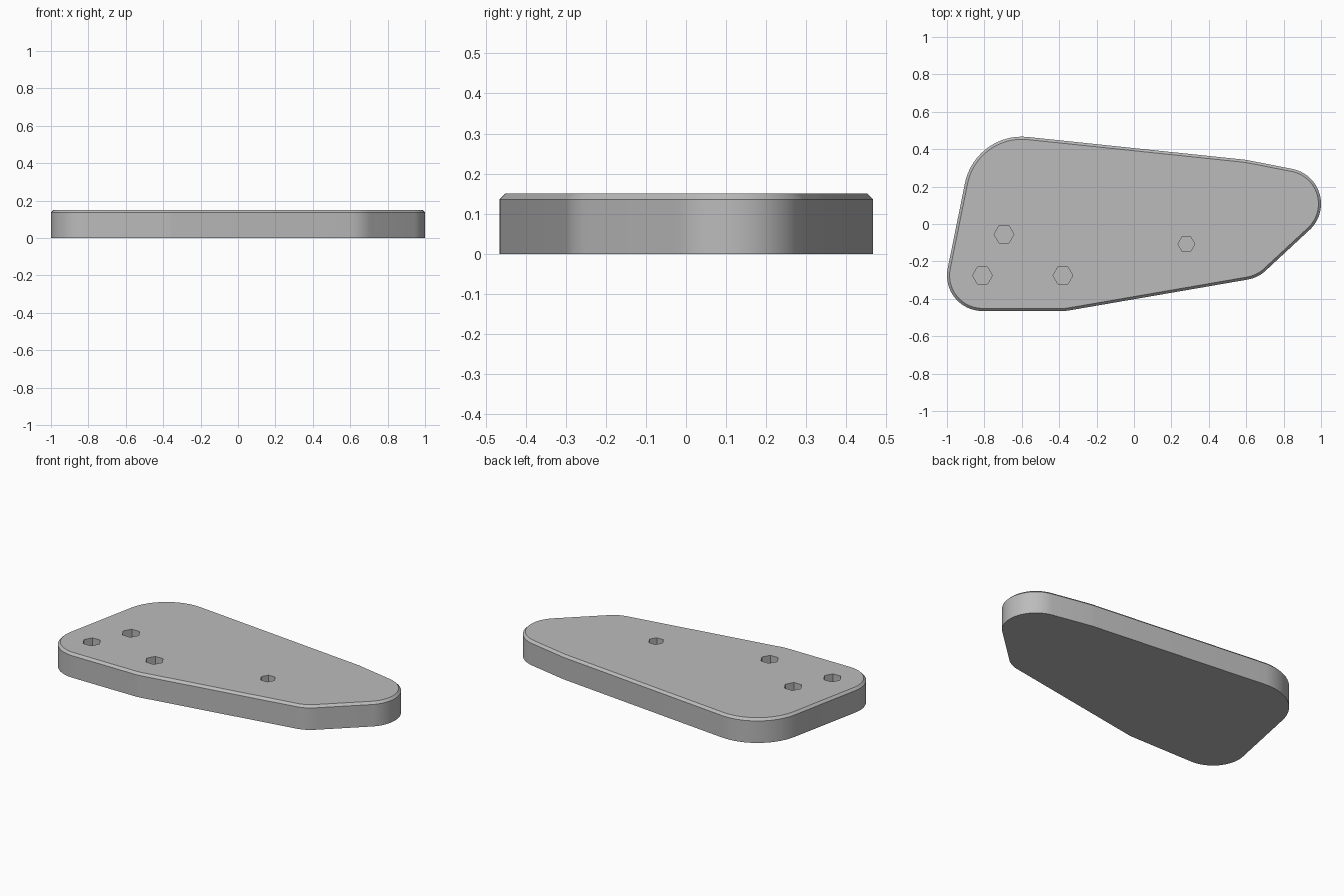
import bpy, bmesh, math
from mathutils import Vector
from mathutils.geometry import convex_hull_2d

if "Cube" in bpy.data.objects:
    bpy.data.objects.remove(bpy.data.objects["Cube"])

HEIGHT, CHAMFER, HOLE_DEPTH = 0.15, 0.014, 0.10

grey = bpy.data.materials.new("plain grey")
grey.diffuse_color = (0.5, 0.5, 0.5, 1)
grey.use_nodes = True
grey.node_tree.nodes["Principled BSDF"].inputs["Base Color"].default_value = grey.diffuse_color


def make_object(name, bm):
    bmesh.ops.recalc_face_normals(bm, faces=bm.faces)
    mesh = bpy.data.meshes.new(name)
    bm.to_mesh(mesh)
    bm.free()
    mesh.materials.append(grey)
    obj = bpy.data.objects.new(name, mesh)
    bpy.context.collection.objects.link(obj)
    return obj


# Outline: a taut band around rounded corners (x, y, radius)
corners = [(-0.81, -0.275, 0.19), (-0.38, -0.275, 0.19), (0.575, -0.11, 0.19),
           (0.81, 0.108, 0.19), (0.57, 0.155, 0.19), (-0.60, 0.157, 0.31)]
SEG = 72
samples = []
for x, y, r in corners:
    for i in range(SEG):
        a = math.tau * i / SEG
        samples.append((Vector((x, y)), r, Vector((math.cos(a), math.sin(a)))))
hull = [samples[i] for i in convex_hull_2d([c + d * r for c, r, d in samples])]

# Plate: straight wall, then a small chamfer on the top rim
bm = bmesh.new()
rings = []
for z, inset in ((0, 0), (HEIGHT - CHAMFER, 0), (HEIGHT, CHAMFER)):
    rings.append([bm.verts.new((*(c + d * (r - inset)), z)) for c, r, d in hull])
for low, high in zip(rings, rings[1:]):
    for i in range(len(low)):
        j = (i + 1) % len(low)
        bm.faces.new((low[i], low[j], high[j], high[i]))
bm.faces.new(rings[0])
bm.faces.new(rings[-1])
plate = make_object("plate", bm)

# Hexagonal blind holes (x, y, radius)
holes = [(-0.81, -0.275, 0.053), (-0.695, -0.055, 0.053), (-0.38, -0.275, 0.053),
         (0.28, -0.107, 0.045), (0.81, 0.108, 0.053)]
bm = bmesh.new()
for x, y, r in holes:
    made = bmesh.ops.create_cone(bm, cap_ends=True, segments=6, radius1=r, radius2=r,
                                 depth=2 * HOLE_DEPTH)["verts"]
    # turn so that corners point along x
    first = made[0].co
    turn = math.atan2(first.y, first.x)
    for v in made:
        a = math.atan2(v.co.y, v.co.x) - turn
        v.co = (x + r * math.cos(a), y + r * math.sin(a), v.co.z + HEIGHT)
cutter = make_object("hole_cutter", bm)
cutter.hide_render = True
cutter.hide_viewport = True

cut = plate.modifiers.new("holes", 'BOOLEAN')
cut.operation = 'DIFFERENCE'
cut.solver = 'EXACT'
cut.object = cutter

# Apply the cut, then smooth the curved wall while keeping edges sharp
bpy.context.view_layer.objects.active = plate
plate.select_set(True)
bpy.ops.object.modifier_apply(modifier=cut.name)
bpy.data.objects.remove(cutter)
bpy.ops.object.shade_smooth_by_angle(angle=math.radians(30))
